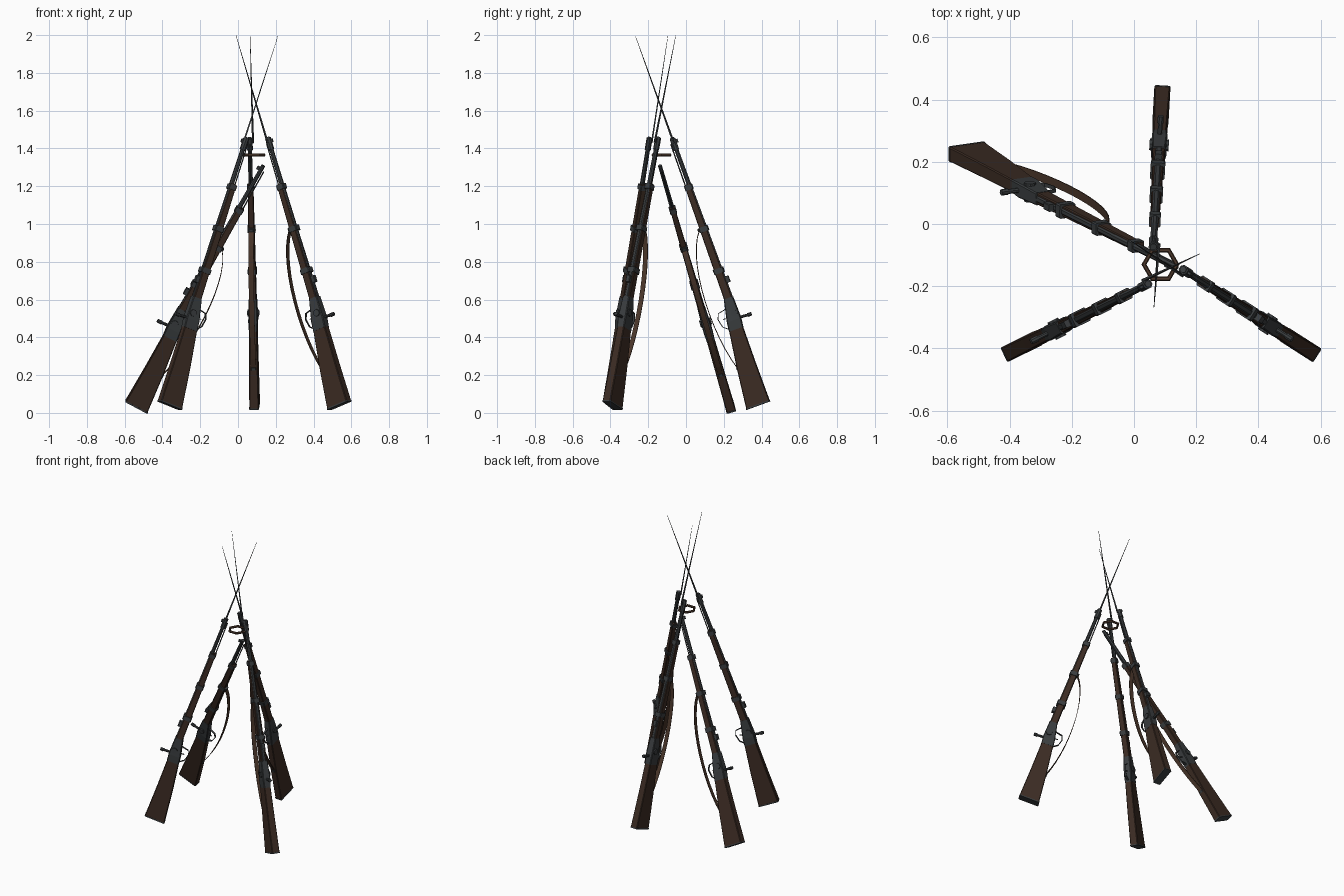
import bpy, bmesh, math
from mathutils import Vector, Matrix
from mathutils.geometry import interpolate_bezier

if "Cube" in bpy.data.objects:
    bpy.data.objects.remove(bpy.data.objects["Cube"])


def mat(name, col):
    m = bpy.data.materials.new(name)
    m.diffuse_color = (*col, 1)
    m.use_nodes = True
    m.node_tree.nodes["Principled BSDF"].inputs["Base Color"].default_value = m.diffuse_color
    return m


WOOD = mat("dark_wood", (0.045, 0.025, 0.017))
STEEL = mat("dark_steel", (0.042, 0.047, 0.05))
LEATHER = mat("leather", (0.07, 0.038, 0.024))


# Rifle space: x = sideways, y = up (sights), z = from butt to muzzle
def skin(name, rings, material):
    """Closed mesh through a list of equally long rings."""
    bm = bmesh.new()
    vs = [[bm.verts.new(p) for p in r] for r in rings]
    n = len(rings[0])
    for a, b in zip(vs, vs[1:]):
        for i in range(n):
            bm.faces.new((a[i], a[(i + 1) % n], b[(i + 1) % n], b[i]))
    bm.faces.new(vs[0][::-1])
    bm.faces.new(vs[-1])
    bmesh.ops.recalc_face_normals(bm, faces=bm.faces)
    me = bpy.data.meshes.new(name)
    bm.to_mesh(me)
    bm.free()
    me.materials.append(material)
    return me


def loft(name, material, *secs):
    """Chamfered boxes: each section is (z, low y, high y, half width)."""
    rings = []
    for z, a, b, w in secs:
        c = w * min(.35, .15 * w / (b - a) + .12)
        rings.append([(w, a + c, z), (w, b - c, z), (w - c, b, z), (c - w, b, z),
                      (-w, b - c, z), (-w, a + c, z), (c - w, a, z), (w - c, a, z)])
    return skin(name, rings, material)


def block(name, z, half, lo, hi, w):
    return loft(name, STEEL, (z - half, lo, hi, w), (z + half, lo, hi, w))


def rod(name, p, q, r1, r2, n=8):
    p, q = Vector(p), Vector(q)
    rot = (q - p).to_track_quat('Z', 'Y')
    turns = [math.tau * (i + .5) / n for i in range(n)]
    rings = [[c + rot @ Vector((r * math.cos(t), r * math.sin(t), 0)) for t in turns]
             for c, r in ((p, r1), (q, r2))]
    return skin(name, rings, STEEL)


def strip(name, material, pts, hw, t):
    """Flat strap along (z, y) points."""
    rings = []
    for i, (z, y) in enumerate(pts):
        a, b = pts[max(i - 1, 0)], pts[min(i + 1, len(pts) - 1)]
        d = Vector((b[0] - a[0], b[1] - a[1])).normalized() * t / 2
        rings.append([(-hw, y + d.x, z - d.y), (hw, y + d.x, z - d.y),
                      (hw, y - d.x, z + d.y), (-hw, y - d.x, z + d.y)])
    return skin(name, rings, material)


# Wooden stock with steel plate and receiver
butt_plate = block("butt_plate", .004, .004, -.121, .012, .026)
butt_stock = loft("butt_stock", WOOD, (.008, -.119, .011, .025), (.22, -.094, .01, .023),
                  (.44, -.062, .012, .021))
receiver = loft("receiver", STEEL, (.42, -.066, .013, .022), (.47, -.06, .019, .025),
                (.59, -.034, .017, .021))
fore_stock = loft("fore_stock", WOOD, (.57, -.033, .012, .02), (1.23, -.025, .006, .014))
parts = [butt_plate, butt_stock, receiver, fore_stock]

# Barrel, ramrod, lock and bolt
parts.append(rod("barrel", (0, 0, .55), (0, 0, 1.49), .017, .011))
parts.append(rod("ramrod", (0, -.021, 1.2), (0, -.018, 1.46), .0035, .0035, 6))
parts.append(rod("lock_pin", (-.031, -.008, .505), (.031, -.008, .505), .019, .019))
parts.append(rod("bolt_arm", (0, 0, .475), (0, .06, .47), .008, .008))
parts.append(rod("bolt_knob", (0, .055, .47), (0, .078, .47), .011, .01))

# Sights, trigger with its guard, and three barrel bands
parts.append(block("rear_sight", .685, .018, .008, .032, .012))
parts.append(block("front_sight", 1.465, .01, .005, .025, .004))
guard = [(.54, -.04), (.53, -.088), (.5, -.1), (.455, -.09), (.43, -.06)]
parts.append(strip("trigger_guard", STEEL, guard, .006, .004))
parts.append(strip("trigger", STEEL, [(.49, -.05), (.493, -.075)], .003, .004))
for i in range(3):
    s = .0025 * i
    parts.append(block(f"barrel_band_{i + 1}", .742 + .235 * i, .014,
                       -.036 + 1.5 * s, .021 - s, .0235 - s))

# Bayonet: socket, arm and long thin blade
bayonet = [rod("bayonet_socket", (0, 0, 1.42), (0, 0, 1.485), .016, .016),
           rod("bayonet_arm", (0, 0, 1.44), (.017, 0, 1.475), .007, .006, 6),
           rod("bayonet_blade", (.017, 0, 1.46), (.013, .002, 2.06), .006, .001, 4)]

# Slack leather sling with its swivels
curve = interpolate_bezier((.98, -.03, 0), (.86, -.14, 0), (.46, -.165, 0), (.22, -.09, 0), 14)
sling = [strip("sling", LEATHER, [(p.x, p.y) for p in curve], .014, .003),
         block("upper_swivel", .98, .008, -.04, -.025, .014),
         block("lower_swivel", .22, .008, -.097, -.085, .014)]


def rifle(label, butt, muzzle, meshes, up=None):
    o, m = Vector(butt), Vector(muzzle)
    z = (m - o).normalized()
    up = Vector(up) if up else Vector((o.x - m.x, o.y - m.y, 0))
    y = (up - z * up.dot(z)).normalized()
    M = Matrix((y.cross(z), y, z)).transposed().to_4x4()
    M.translation = o
    for me in meshes:
        ob = bpy.data.objects.new(f"{label}_{me.name}", me)
        ob.matrix_world = M
        bpy.context.collection.objects.link(ob)


# Three propped rifles and a fourth leaning on them
rifle("right_rifle", (.58, -.417, .057), (.157, -.146, 1.46), parts + bayonet + sling)
rifle("left_rifle", (-.408, -.416, .057), (.046, -.192, 1.46), parts + bayonet)
rifle("back_rifle", (.091, .434, .057), (.062, -.075, 1.46), parts + bayonet + sling)
rifle("leaning_rifle", (-.586, .226, .058), (.148, -.145, 1.333), parts + sling,
      (-.9, -.12, .45))

# Six-sided ring tying the muzzles together
bpy.ops.mesh.primitive_torus_add(major_segments=6, minor_segments=6, major_radius=.053,
                                 minor_radius=.008, location=(.085, -.13, 1.365))
ring = bpy.context.object
ring.name = "tie_ring"
ring.data.materials.append(LEATHER)
